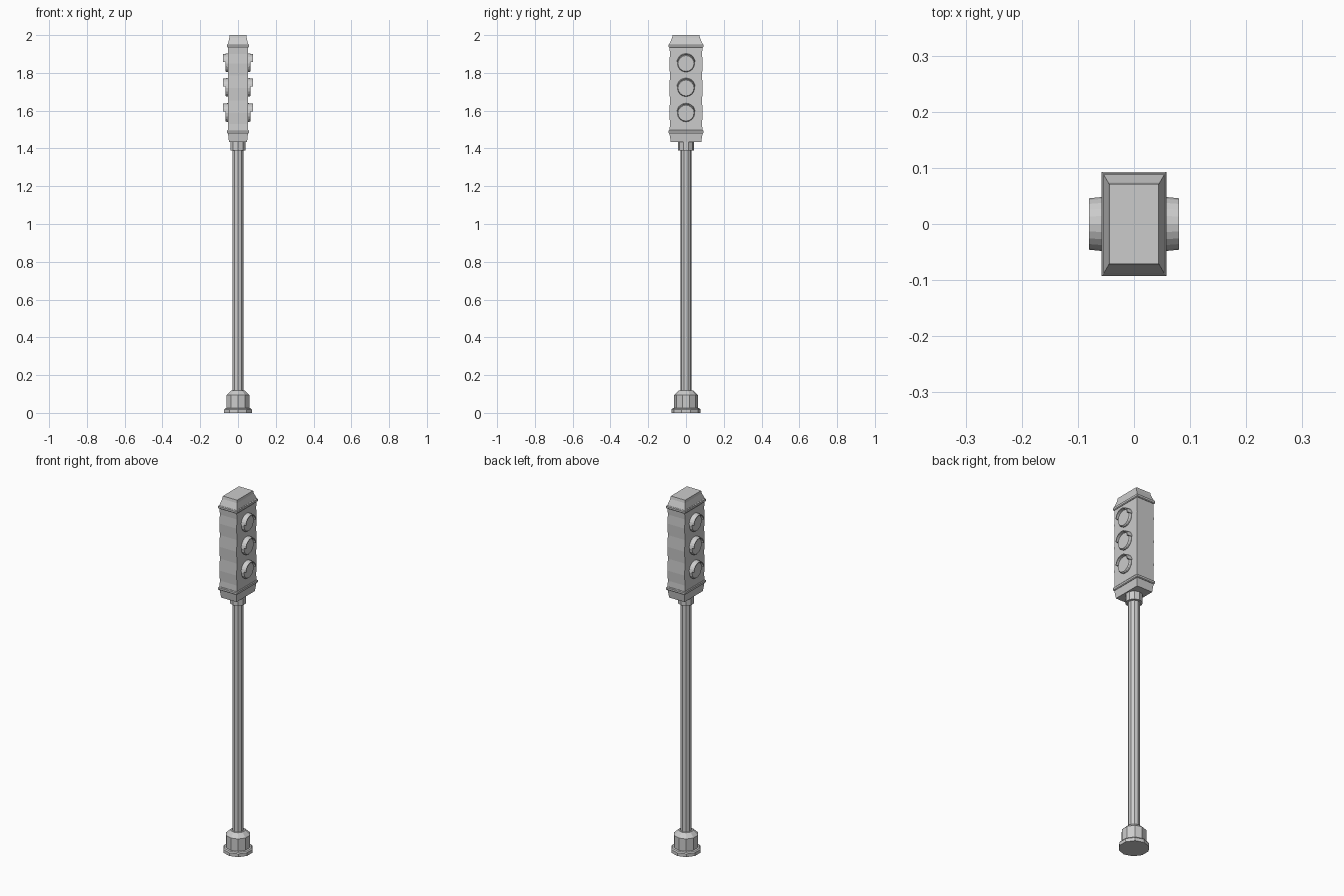
import bpy, bmesh
from math import sin, cos, pi, radians

if "Cube" in bpy.data.objects:
    bpy.data.objects.remove(bpy.data.objects["Cube"])


def make(name, bm):
    bmesh.ops.remove_doubles(bm, verts=bm.verts, dist=1e-6)
    bmesh.ops.recalc_face_normals(bm, faces=bm.faces)
    me = bpy.data.meshes.new(name)
    bm.to_mesh(me)
    bm.free()
    ob = bpy.data.objects.new(name, me)
    bpy.context.collection.objects.link(ob)
    return ob


def loft(name, rings):
    """Bridge a stack of matching point rings and cap both ends."""
    bm = bmesh.new()
    loops = [[bm.verts.new(p) for p in r] for r in rings]
    n = len(loops[0])
    for a, b in zip(loops, loops[1:]):
        for i in range(n):
            j = (i + 1) % n
            bm.faces.new((a[i], a[j], b[j], b[i]))
    bm.faces.new(loops[0])
    bm.faces.new(loops[-1])
    return make(name, bm)


def decagon(r, z):
    return [(r * sin(2 * pi * i / 10), r * cos(2 * pi * i / 10), z) for i in range(10)]


def rect(hx, hy, z):
    return [(-hx, -hy, z), (hx, -hy, z), (hx, hy, z), (-hx, hy, z)]


# Ten-sided post, foot and collar
loft("foot", [decagon(r, z) for r, z in
              [(.077, 0), (.077, .018), (.072, .024), (.063, .026), (.063, .095), (.038, .118)]])
loft("pole", [decagon(.03, .1), decagon(.03, 1.41)])
loft("collar", [decagon(.043, 1.39), decagon(.043, 1.44)])

# Signal housing, with slight waists between the lamps
loft("housing", [rect(.053, hy, z) for hy, z in
                 [(.088, 1.48), (.085, 1.53), (.088, 1.587), (.085, 1.653), (.088, 1.72),
                  (.085, 1.785), (.088, 1.85), (.085, 1.90), (.088, 1.945)]])
loft("housing_bottom", [rect(.048, .081, 1.435), rect(.053, .088, 1.483)])
loft("cap", [rect(.055, .09, 1.948), rect(.046, .074, 1.985), rect(.044, .071, 2.0)])
for name, z in (("lower_trim", 1.488), ("upper_trim", 1.943)):
    loft(name, [rect(.055, .09, z - .009), rect(.058, .093, z - .005),
                rect(.058, .093, z + .005), rect(.055, .09, z + .009)])


# Lamps on both sides: round lens under a half-ring visor
def circle(side, x, r, z, n=16):
    return [(side * x, r * cos(2 * pi * i / n), z + r * sin(2 * pi * i / n)) for i in range(n)]


def visor(name, side, z):
    rings = []
    for i in range(11):
        a = radians(5 + 17 * i)
        rings.append([(side * x, r * cos(a), z + r * sin(a))
                      for x, r in ((.05, .049), (.08, .046), (.08, .041), (.05, .041))])
    loft(name, rings)


for side, label in ((-1, "left"), (1, "right")):
    for k, z in enumerate((1.587, 1.72, 1.85)):
        loft(f"lens_{label}_{k}", [circle(side, .05, .046, z), circle(side, .061, .046, z),
                                   circle(side, .067, .042, z)])
        visor(f"visor_{label}_{k}", side, z + .004)
